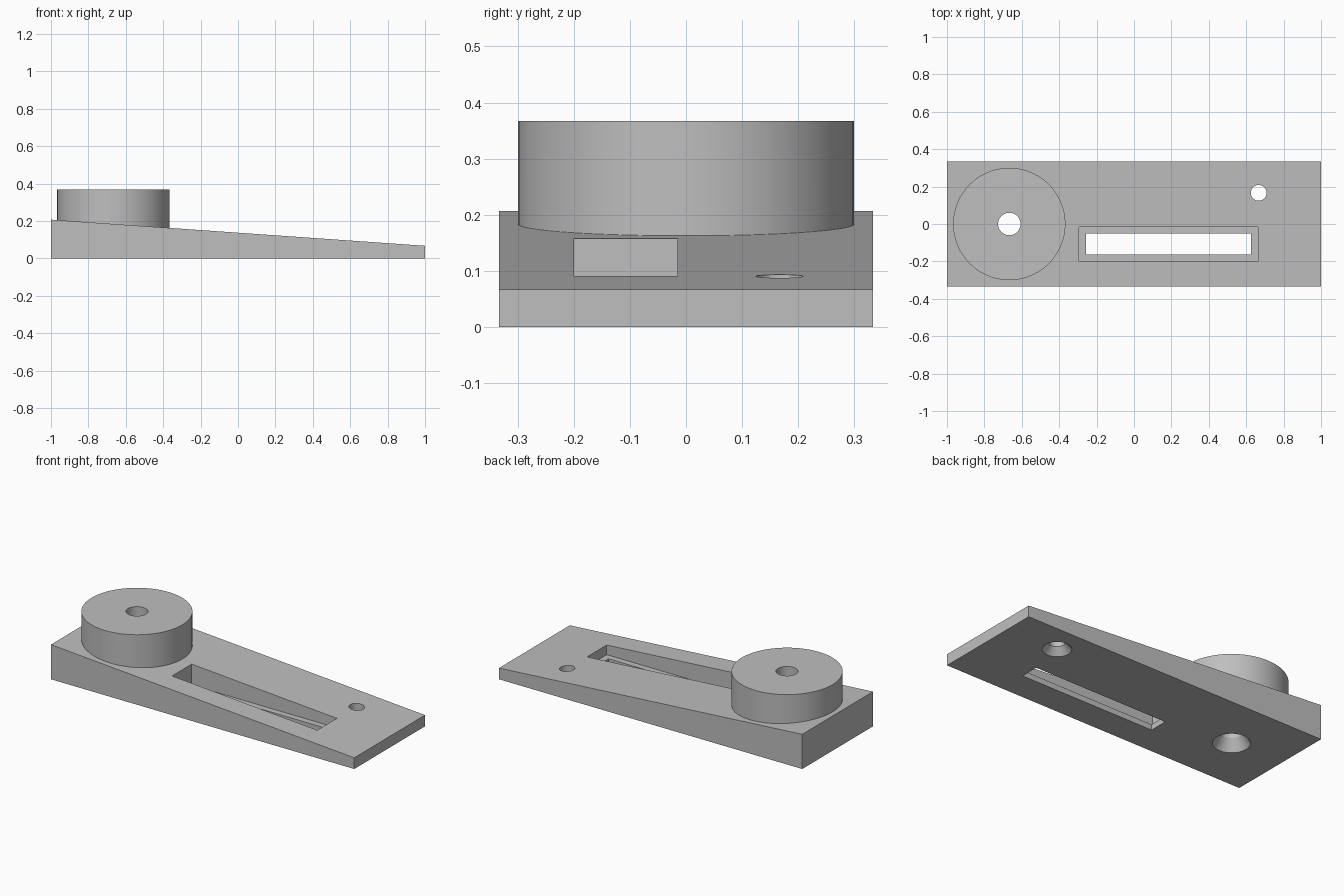
import bpy
import bmesh
from math import radians, tan

cube = bpy.data.objects.get("Cube")
if cube:
    bpy.data.objects.remove(cube, do_unlink=True)

HALF_WIDTH = 1 / 3
THIN = 0.067
THICK = THIN + 2 * tan(radians(4))

grey = bpy.data.materials.new("plain grey")
grey.use_nodes = True
colour = (0.52, 0.52, 0.52, 1)
grey.diffuse_color = colour
grey.node_tree.nodes["Principled BSDF"].inputs["Base Color"].default_value = colour


def add_object(name, bm):
    bmesh.ops.recalc_face_normals(bm, faces=bm.faces[:])
    mesh = bpy.data.meshes.new(name)
    bm.to_mesh(mesh)
    bm.free()
    mesh.materials.append(grey)
    obj = bpy.data.objects.new(name, mesh)
    bpy.context.collection.objects.link(obj)
    return obj


def prism(name, profile, y0, y1):
    """Extrude an x-z outline along y."""
    bm = bmesh.new()
    face = bm.faces.new([bm.verts.new((x, y0, z)) for x, z in profile])
    new = bmesh.ops.extrude_face_region(bm, geom=[face])["geom"]
    verts = [g for g in new if isinstance(g, bmesh.types.BMVert)]
    bmesh.ops.translate(bm, verts=verts, vec=(0, y1 - y0, 0))
    return add_object(name, bm)


def box(name, x0, x1, y0, y1, z0, z1):
    return prism(name, [(x0, z0), (x1, z0), (x1, z1), (x0, z1)], y0, y1)


def turned(name, x, y, rings, sides=64):
    """Stack circular rings of (radius, height) into a closed solid."""
    bm = bmesh.new()
    loops = []
    for radius, z in rings:
        loop = bmesh.ops.create_circle(bm, segments=sides, radius=radius)["verts"]
        bmesh.ops.translate(bm, verts=loop, vec=(x, y, z))
        loops.append(loop)
    for low, high in zip(loops, loops[1:]):
        for i in range(sides):
            j = (i + 1) % sides
            bm.faces.new((low[i], low[j], high[j], high[i]))
    bm.faces.new(loops[0])
    bm.faces.new(loops[-1])
    return add_object(name, bm)


def combine(target, other, operation):
    bpy.context.view_layer.objects.active = target
    mod = target.modifiers.new(other.name, "BOOLEAN")
    mod.operation = operation
    mod.solver = "EXACT"
    mod.object = other
    bpy.ops.object.modifier_apply(modifier=mod.name)
    bpy.data.objects.remove(other, do_unlink=True)


def countersunk_hole(name, x, y, radius, head, depth):
    # The cone continues a little below the underside for a clean cut
    extra = 0.02
    flare = head + (head - radius) * extra / depth
    return turned(name, x, y, [(flare, -extra), (radius, depth), (radius, 0.6)])


# Tapered plate and round post
body = prism("tapered_base_with_post",
             [(-1, 0), (1, 0), (1, THIN), (-1, THICK)], -HALF_WIDTH, HALF_WIDTH)
post = turned("post", -2 / 3, 0, [(0.3, 0.1), (0.3, 0.367)], 96)
combine(body, post, "UNION")

# Stepped slot: wide pocket above, narrow opening through the floor
combine(body, box("pocket", -0.295, 0.663, -0.2, -0.015, 0.033, 0.5), "DIFFERENCE")
combine(body, box("slot", -0.257, 0.625, -0.163, -0.052, -0.1, 0.3), "DIFFERENCE")

# Screw holes widened on the underside
combine(body, countersunk_hole("post_hole", -2 / 3, 0, 0.06, 0.1, 0.067), "DIFFERENCE")
combine(body, countersunk_hole("end_hole", 2 / 3, 1 / 6, 0.042, 0.078, 0.04), "DIFFERENCE")

bpy.ops.object.select_all(action="DESELECT")
body.select_set(True)
bpy.context.view_layer.objects.active = body
bpy.ops.object.shade_smooth_by_angle(angle=radians(25))
